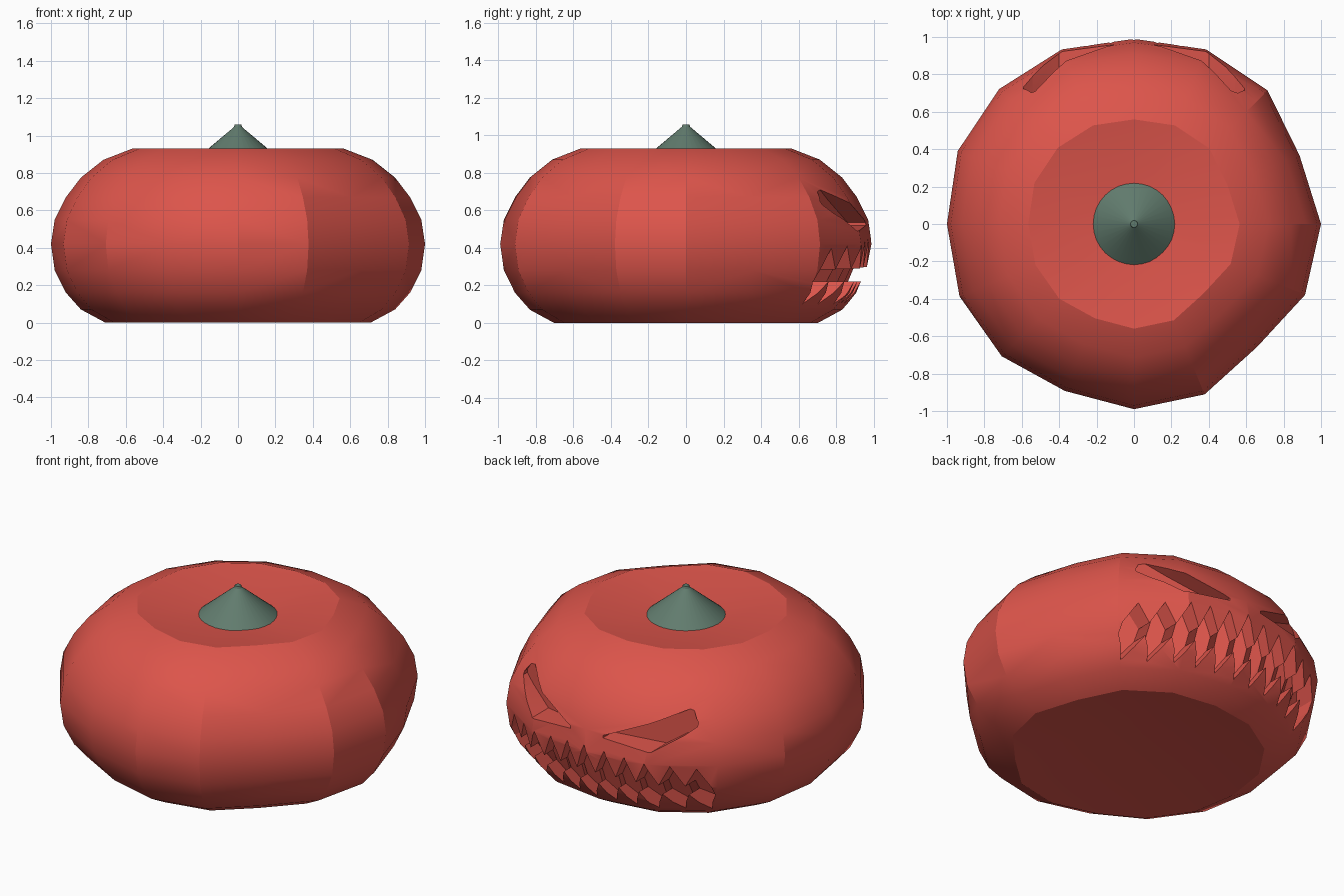
import bpy, bmesh, math

if "Cube" in bpy.data.objects:
    bpy.data.objects.remove(bpy.data.objects["Cube"])

def material(name, col):
    m = bpy.data.materials.new(name)
    m.diffuse_color = (*col, 1)
    m.use_nodes = True
    m.node_tree.nodes["Principled BSDF"].inputs["Base Color"].default_value = m.diffuse_color
    return m

RED = material("pumpkin red", (0.72, 0.09, 0.07))
GREEN = material("stem green", (0.12, 0.20, 0.155))

def make_object(name, bm, mat):
    bmesh.ops.recalc_face_normals(bm, faces=bm.faces)
    me = bpy.data.meshes.new(name)
    bm.to_mesh(me)
    bm.free()
    me.materials.append(mat)
    ob = bpy.data.objects.new(name, me)
    bpy.context.collection.objects.link(ob)
    return ob

def select(ob):
    bpy.ops.object.select_all(action='DESELECT')
    ob.select_set(True)
    bpy.context.view_layer.objects.active = ob

# outer profile (radius, height) and the uneven radius around the body
PROFILE = [(0.40, 0.02), (0.71, 0.0), (0.84, 0.07), (0.92, 0.16), (0.98, 0.28),
           (1.0, 0.42), (0.98, 0.55), (0.92, 0.67), (0.84, 0.775), (0.72, 0.87),
           (0.565, 0.93), (0.22, 0.88)]
LOBES = [1.0, .958, 1.01, 1.01, .99, 1.01, 1.02, 1.02,
         1.0, 1.01, 1.0, .966, .99, .986, .93, .99]

def lathe(bm, profile, lobes):
    n = len(lobes)
    rings = [[bm.verts.new((r * k * math.cos(2 * math.pi * i / n),
                            r * k * math.sin(2 * math.pi * i / n), z))
              for i, k in enumerate(lobes)] for r, z in profile]
    for a, b in zip(rings, rings[1:]):
        for i in range(n):
            j = (i + 1) % n
            bm.faces.new((a[i], a[j], b[j], b[i]))
    for ring, z in ((rings[0], profile[0][1]), (rings[-1], profile[-1][1])):
        c = bm.verts.new((0, 0, z))
        for i in range(n):
            bm.faces.new((ring[i], ring[(i + 1) % n], c))

# body
bm = bmesh.new()
lathe(bm, PROFILE, LOBES)
bmesh.ops.triangulate(bm, faces=bm.faces)
body = make_object("pumpkin_body", bm, RED)

# stem cone
bm = bmesh.new()
lathe(bm, [(0.23, 0.87), (0.022, 1.045), (0.018, 1.058)], [1.0] * 32)
stem = make_object("stem", bm, GREEN)

def surface_radius(z):
    for (r0, z0), (r1, z1) in zip(PROFILE[1:], PROFILE[2:]):
        if z0 <= z <= z1:
            return r0 + (r1 - r0) * (z - z0) / (z1 - z0)
    return 0.7

def pocket(name, columns, back):
    """Cutter from columns of (x, low z, high z), with a floor at y = back(x, z)."""
    bm = bmesh.new()
    secs = []
    for x, lo, hi in columns:
        secs.append([bm.verts.new(p) for p in ((x, back(x, lo), lo), (x, 1.25, lo),
                                               (x, 1.25, hi), (x, back(x, hi), hi))])
    for a, b in zip(secs, secs[1:]):
        for i in range(4):
            j = (i + 1) % 4
            bm.faces.new((a[i], a[j], b[j], b[i]))
    bm.faces.new(secs[0])
    bm.faces.new(secs[-1])
    bmesh.ops.triangulate(bm, faces=bm.faces)
    ob = make_object(name, bm, RED)
    ob.hide_render = True
    return ob

# slanted eyes
def eye_floor(x, z):
    return 0.90 - 0.36 * abs(x)

cutters = [pocket("eye_cutter", [(s * x, lo, hi) for x, lo, hi in
                                 ((0.11, 0.52, 0.535), (0.40, 0.49, 0.655),
                                  (0.54, 0.585, 0.72), (0.59, 0.63, 0.65))], eye_floor)
           for s in (-1, 1)]

# jagged mouth
def mouth_floor(x, z):
    r = surface_radius(z) - 0.085
    return math.sqrt(max(r * r - x * x, 0.15))

cols = []
N = 22
for i in range(N + 1):
    x = -0.68 + 1.36 * i / N
    drop = 0.10 * abs(x)
    if i % 2:
        cols.append((x, 0.10, 0.46 - drop))
    else:
        cols.append((x, 0.22, 0.30 - drop * 0.3))
cutters.append(pocket("mouth_cutter", cols, mouth_floor))

# carve the face
select(body)
for c in cutters:
    mod = body.modifiers.new("carve", 'BOOLEAN')
    mod.operation = 'DIFFERENCE'
    mod.solver = 'EXACT'
    mod.object = c
    bpy.ops.object.modifier_apply(modifier=mod.name)
for c in cutters:
    bpy.data.objects.remove(c)

for ob in (body, stem):
    select(ob)
    bpy.ops.object.shade_smooth_by_angle(angle=math.radians(24))
